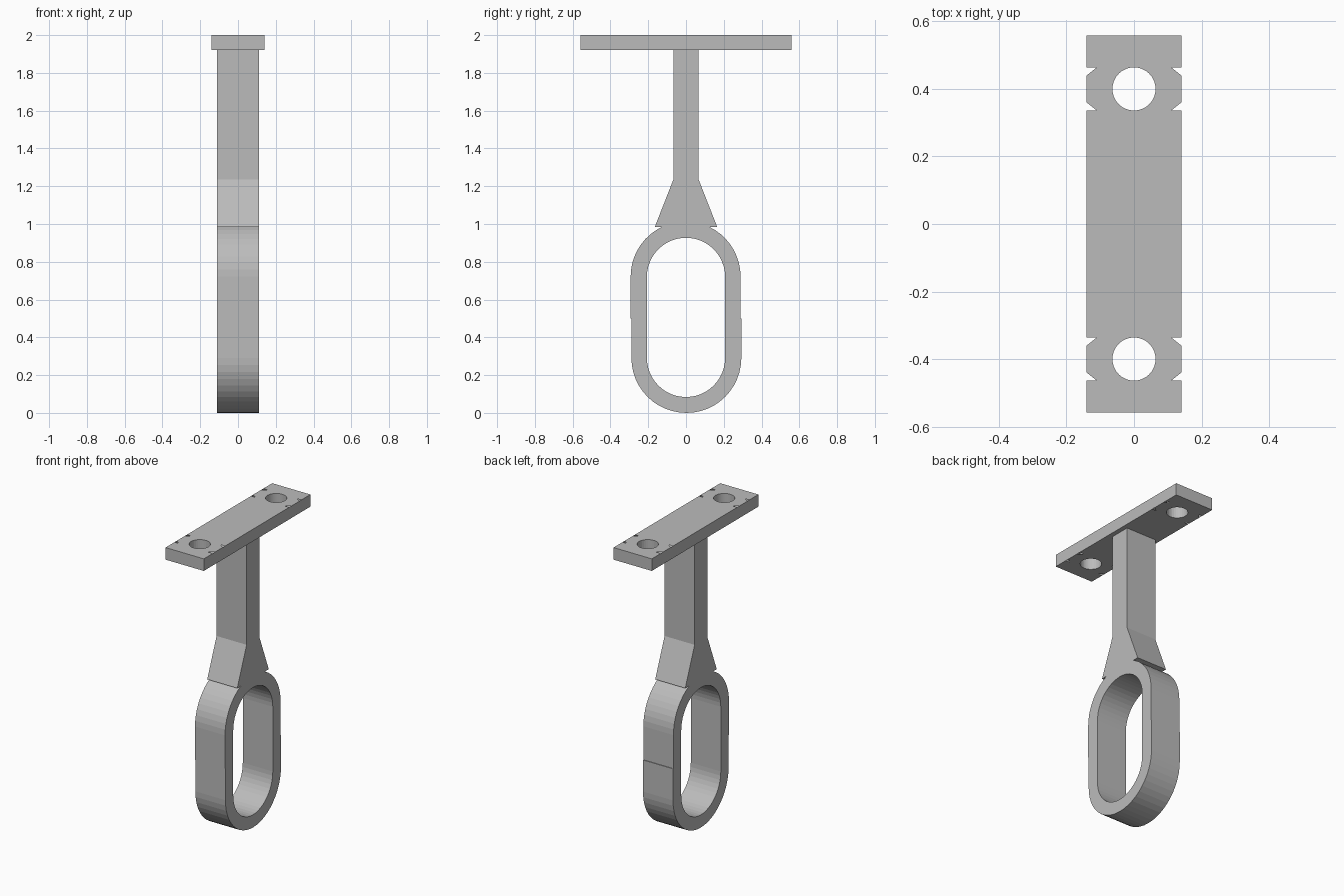
import bpy, bmesh, math

if "Cube" in bpy.data.objects:
    bpy.data.objects.remove(bpy.data.objects["Cube"])

grey = bpy.data.materials.new("light_grey")
grey.diffuse_color = (0.5, 0.5, 0.5, 1)
grey.use_nodes = True
grey.node_tree.nodes["Principled BSDF"].inputs["Base Color"].default_value = grey.diffuse_color


def arc(cx, cy, r, a0, a1, n):
    """Points on an arc, angles in degrees, both ends included."""
    return [(cx + r * math.cos(math.radians(a0 + (a1 - a0) * i / n)),
             cy + r * math.sin(math.radians(a0 + (a1 - a0) * i / n))) for i in range(n + 1)]


def slab(name, cap, holes, wall, place, lo, hi):
    """Flat caps (cap minus holes) at lo and hi, joined by walls round wall and holes."""
    bm = bmesh.new()
    cache = {}

    def vert(p, h):
        key = (round(p[0], 5), round(p[1], 5), h)
        if key not in cache:
            cache[key] = bm.verts.new(place(p, h))
        return cache[key]

    for h in (lo, hi):
        edges = []
        for loop in [cap] + holes:
            vs = [vert(p, h) for p in loop]
            edges += [bm.edges.new((vs[i - 1], vs[i])) for i in range(len(vs))]
        bmesh.ops.triangle_fill(bm, edges=edges, use_beauty=True)
    for loop in [wall] + holes:
        for i in range(len(loop)):
            a, b = loop[i - 1], loop[i]
            bm.faces.new((vert(a, lo), vert(b, lo), vert(b, hi), vert(a, hi)))
    bmesh.ops.recalc_face_normals(bm, faces=bm.faces)
    me = bpy.data.meshes.new(name)
    bm.to_mesh(me)
    bm.free()
    me.materials.append(grey)
    ob = bpy.data.objects.new(name, me)
    bpy.context.collection.objects.link(ob)
    return ob


# Mounting plate: screw holes, small open notches in the top and bottom faces
X, Y = 0.14, 0.558
side = [(X, -Y)]
for c in (-0.4, 0.4):
    side += [(X, c - 0.064), (X - 0.03, c - 0.064), (X, c - 0.04),
             (X, c + 0.04), (X - 0.03, c + 0.064), (X, c + 0.064)]
side.append((X, Y))
cap = side + [(-x, -y) for x, y in side]
wall = [p for p in cap if abs(p[0]) > X - 0.01]
screw_holes = [arc(0, c, 0.064, 0, 360, 32)[:-1] for c in (-0.4, 0.4)]
slab("mounting_plate", cap, screw_holes, wall, lambda p, h: (p[0], p[1], h), 1.92, 2.0)

# Stem, flared neck and oval rail ring as one (y, z) profile
R, r, low, high = 0.291, 0.207, 0.291, 0.722
a = math.degrees(math.asin((0.985 - high) / R))   # where the neck meets the ring
outer = [(-0.067, 1.92), (-0.067, 1.235), (-0.165, 0.985)]
outer += arc(-0.002, high, R, 180 - a, 180, 9)
outer += [(-0.293, 0.5), (-0.289, 0.5)]
outer += arc(0.002, low, R, 180, 360, 24)
outer += [(0.293, 0.5), (0.289, 0.5)]
outer += arc(-0.002, high, R, 0, a, 9)
outer += [(0.165, 0.985), (0.067, 1.235), (0.067, 1.92)]
inner = arc(0, high - 0.002, r, 0, 180, 24) + arc(0, low, r, 180, 360, 24)
slab("stem_and_rail_ring", outer, [inner], outer, lambda p, h: (h, p[0], p[1]), -0.11, 0.11)
